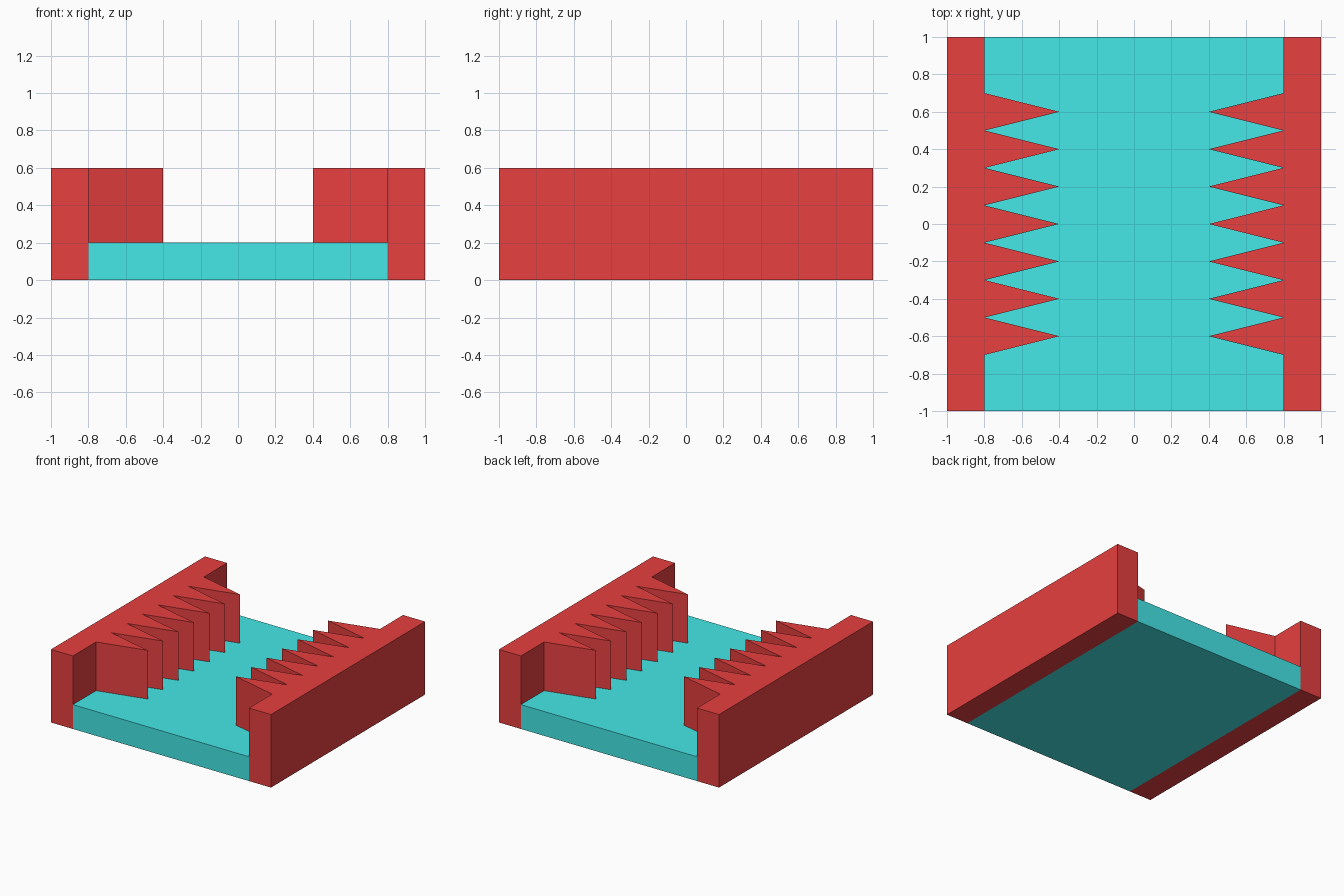
import bpy, bmesh

if "Cube" in bpy.data.objects:
    bpy.data.objects.remove(bpy.data.objects["Cube"])


def material(name, color):
    mat = bpy.data.materials.new(name)
    mat.diffuse_color = color
    mat.use_nodes = True
    mat.node_tree.nodes["Principled BSDF"].inputs["Base Color"].default_value = mat.diffuse_color
    return mat


def prism(bm, outline, z0, z1):
    """Extrude an x/y outline from z0 up to z1."""
    face = bm.faces.new([bm.verts.new((x, y, z0)) for x, y in outline])
    top = bmesh.ops.extrude_face_region(bm, geom=[face])["geom"]
    verts = [g for g in top if isinstance(g, bmesh.types.BMVert)]
    bmesh.ops.translate(bm, verts=verts, vec=(0, 0, z1 - z0))


def make_object(name, parts, mat, mirrored=False):
    bm = bmesh.new()
    for outline, z0, z1 in parts:
        prism(bm, outline, z0, z1)
    bmesh.ops.recalc_face_normals(bm, faces=bm.faces)
    mesh = bpy.data.meshes.new(name)
    bm.to_mesh(mesh)
    bm.free()
    mesh.materials.append(mat)
    obj = bpy.data.objects.new(name, mesh)
    bpy.context.collection.objects.link(obj)
    if mirrored:
        mod = obj.modifiers.new("mirror", "MIRROR")
        mod.use_axis[0] = True
        mod.use_mirror_merge = False
    return obj


def rect(x0, x1, y0, y1):
    return [(x0, y0), (x1, y0), (x1, y1), (x0, y1)]


red = material("red", (0.8, 0.05, 0.05, 1))
cyan = material("cyan", (0.06, 0.8, 0.8, 1))

# Floor plate between the side walls
make_object("floor", [(rect(-0.8, 0.8, -1, 1), 0, 0.2)], cyan)

# Side walls
make_object("side_walls", [(rect(0.8, 1, -1, 1), 0, 0.6)], red, mirrored=True)

# Seven wedge teeth pointing inward from each wall
teeth = []
for i in range(-3, 4):
    y = i * 0.2
    teeth.append(([(0.8, y - 0.1), (0.8, y + 0.1), (0.4, y)], 0.2, 0.6))
make_object("teeth", teeth, red, mirrored=True)
